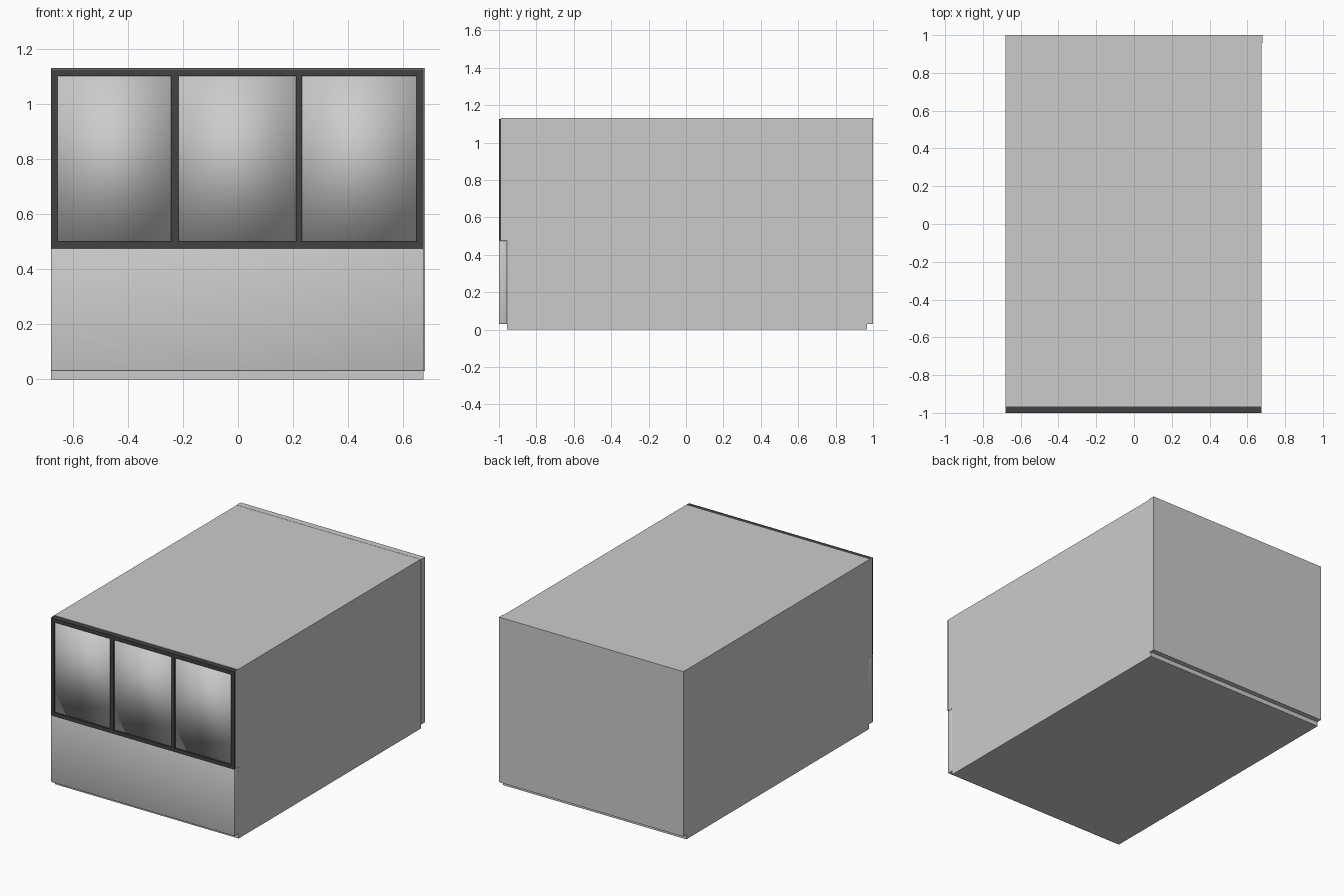
import bpy, bmesh

if "Cube" in bpy.data.objects:
    bpy.data.objects.remove(bpy.data.objects["Cube"])

dark = bpy.data.materials.new("dark_frame")
dark.diffuse_color = (0.055, 0.055, 0.055, 1)
dark.use_nodes = True
dark.node_tree.nodes["Principled BSDF"].inputs["Base Color"].default_value = dark.diffuse_color


def finish(bm, name, mat=None, smooth=False):
    bmesh.ops.recalc_face_normals(bm, faces=bm.faces)
    for f in bm.faces:
        f.smooth = smooth
    me = bpy.data.meshes.new(name)
    bm.to_mesh(me)
    bm.free()
    ob = bpy.data.objects.new(name, me)
    bpy.context.collection.objects.link(ob)
    if mat:
        me.materials.append(mat)
    return ob


def box(name, x, y, z, mat=None, smooth=False):
    bm = bmesh.new()
    bmesh.ops.create_cube(bm, size=1)
    for v in bm.verts:
        for i, (a, b) in enumerate((x, y, z)):
            v.co[i] = a if v.co[i] < 0 else b
    return finish(bm, name, mat, smooth)


def extrude_profile(name, pts, x0, x1):
    bm = bmesh.new()
    f = bm.faces.new([bm.verts.new((x0, y, z)) for y, z in pts])
    r = bmesh.ops.extrude_face_region(bm, geom=[f])
    for v in r["geom"]:
        if isinstance(v, bmesh.types.BMVert):
            v.co.x = x1
    return finish(bm, name)


L, R, TOP = -0.68, 0.675, 1.13

# Main cabinet body, with the upper part reaching further forward
extrude_profile("cabinet_body", [(-0.957, 0), (0.967, 0), (0.967, TOP), (-0.965, TOP),
                                 (-0.965, 0.475), (-0.957, 0.475)], L, R)

# Thin side sheets that overlap the window frame
for name, x in (("left_side_sheet", (L, L + 0.003)), ("right_side_sheet", (R - 0.003, R))):
    box(name, x, (-0.99, -0.965), (0.475, TOP))

# Back panel, slightly wider and raised off the floor
box("back_panel", (L, 0.68), (0.957, 1.0), (0.03, TOP + 0.001))

# Lower front panel with softly shaded face
panel = box("front_panel", (L, R), (-1.0, -0.957), (0.03, 0.475), smooth=True)
bev = panel.modifiers.new("soft_edges", 'BEVEL')
bev.width, bev.segments = 0.004, 2

# Dark window frame: rails and posts
FY = (-1.0, -0.96)
fx = (L + 0.001, R - 0.001)
box("frame_top_rail", fx, FY, (1.103, TOP - 0.003), dark)
box("frame_bottom_rail", fx, FY, (0.475, 0.50), dark)
posts = [(fx[0], -0.656), (-0.243, -0.217), (0.21, 0.233), (0.649, fx[1])]
for i, x in enumerate(posts):
    box(f"frame_post_{i + 1}", x, FY, (0.50, 1.103), dark)

# Three panes set just behind the frame face
for i in range(3):
    box(f"window_pane_{i + 1}", (posts[i][1], posts[i + 1][0]), (-0.99, -0.962),
        (0.50, 1.103), smooth=True)
